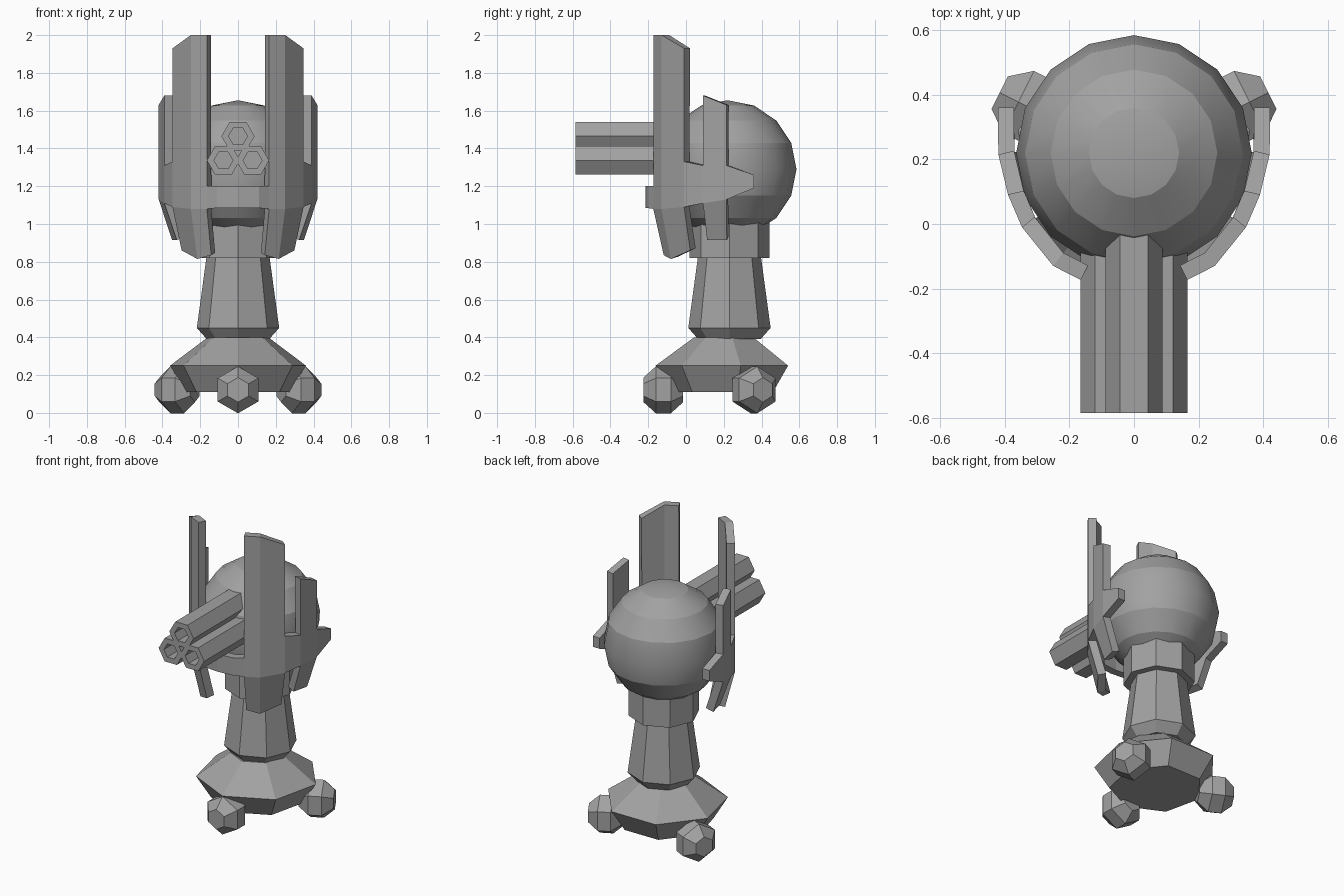
import bpy, bmesh
from math import sin, cos, pi, radians
from mathutils import Matrix, Vector

cube = bpy.data.objects.get("Cube")
if cube:
    bpy.data.objects.remove(cube, do_unlink=True)

grey = bpy.data.materials.new("grey_metal")
grey.use_nodes = True
colour = (0.36, 0.36, 0.36, 1)
grey.diffuse_color = colour
grey.node_tree.nodes["Principled BSDF"].inputs["Base Color"].default_value = colour


def finish(name, bm):
    mesh = bpy.data.meshes.new(name)
    bm.to_mesh(mesh)
    bm.free()
    mesh.materials.append(grey)
    obj = bpy.data.objects.new(name, mesh)
    bpy.context.collection.objects.link(obj)
    return obj


def lathe(name, profile, sides, centre, axis=(0, 0, 1), turn=0.0):
    """Sweep (radius, height) points round an axis into a closed faceted solid."""
    rot = Vector(axis).to_track_quat('Z', 'Y').to_matrix().to_4x4()
    place = Matrix.Translation(centre) @ rot
    bm = bmesh.new()
    rings = []
    for r, h in profile:
        angles = [turn + 2 * pi * k / sides for k in range(sides)]
        rings.append([bm.verts.new(place @ Vector((r * cos(a), r * sin(a), h))) for a in angles])
    for low, high in zip(rings, rings[1:]):
        for k in range(sides):
            n = (k + 1) % sides
            bm.faces.new((low[k], low[n], high[n], high[k]))
    bm.faces.new(rings[0][::-1])
    bm.faces.new(rings[-1])
    bmesh.ops.recalc_face_normals(bm, faces=bm.faces)
    return finish(name, bm)


# Pedestal
lathe("base", [(0.28, 0.11), (0.369, 0.25), (0.165, 0.4)], 7, (0, 0.208, 0), turn=pi / 2)
lathe("column", [(0.165, 0.39), (0.218, 0.45), (0.165, 0.84)], 8, (0, 0.23, 0))
lathe("collar", [(0.212, 0.82), (0.212, 1.03)], 8, (0, 0.23, 0))

# Three faceted feet around the base
foot_profile = [(0.065, -0.105), (0.124, -0.04), (0.124, 0.04), (0.065, 0.105)]
for name, spot in (("front_foot", (0, -0.12)), ("left_foot", (0.322, 0.36)), ("right_foot", (-0.322, 0.36))):
    outward = Vector((spot[0], spot[1] - 0.2, 0))
    lathe(name, foot_profile, 6, (*spot, 0.122), outward, turn=pi / 2)

# Ball head, with crisp horizontal bands
bm = bmesh.new()
bmesh.ops.create_uvsphere(bm, u_segments=16, v_segments=8, radius=0.365,
                          matrix=Matrix.Translation((0, 0.22, 1.29)))
head = finish("head", bm)
bpy.context.view_layer.objects.active = head
head.select_set(True)
bpy.ops.object.shade_smooth_by_angle(angle=radians(22.15))
head.select_set(False)

# Three hollow six-sided barrels
barrel_profile = [(0.088, 0), (0.088, 0.585), (0.05, 0.585), (0.05, 0.48)]
for name, x, z in (("top_barrel", 0, 1.465), ("left_barrel", 0.077, 1.337), ("right_barrel", -0.077, 1.337)):
    lathe(name, barrel_profile, 6, (x, 0, z), (0, -1, 0))

# Curved armour: plan outline with the bottom and top height of the main band
stations = [
    (0, -0.215, 1.085, 1.2),
    (0.11, -0.205, 1.085, 1.2),
    (0.165, -0.173, 1.08, 1.2),
    (0.25, -0.13, 1.08, 1.25),
    (0.347, -0.01, 1.09, 1.33),
    (0.39, 0.09, 1.11, 1.31),
    (0.42, 0.215, 1.13, 1.31),
    (0.422, 0.36, 1.19, 1.26),
]
bm = bmesh.new()
low = [bm.verts.new((x, y, b)) for x, y, b, t in stations]
high = [bm.verts.new((x, y, t)) for x, y, b, t in stations]


def strip(bottom, top):
    for i in range(len(bottom) - 1):
        bm.faces.new((bottom[i], bottom[i + 1], top[i + 1], top[i]))


def row(first, heights, pull=1.0):
    """Vertices over consecutive stations, drawn in towards the head centre."""
    return [bm.verts.new((s[0] * pull, 0.22 + (s[1] - 0.22) * pull, z))
            for s, z in zip(stations[first:], heights)]


strip(low, high)
strip(high[2:5], row(2, (2.0, 2.0, 1.93)))            # tall front blades
strip(high[5:7], row(5, (1.68, 1.63)))                # short side blades
strip(row(2, (0.835, 0.815, 0.86), 0.86), low[2:5])   # front skirts
strip(row(5, (0.915, 0.915), 0.83), low[5:7])         # side skirts
armour = finish("armour", bm)
mirror = armour.modifiers.new("mirror", 'MIRROR')
mirror.use_clip = True
solid = armour.modifiers.new("thickness", 'SOLIDIFY')
solid.thickness = 0.05
solid.offset = -1
solid.use_even_offset = True
